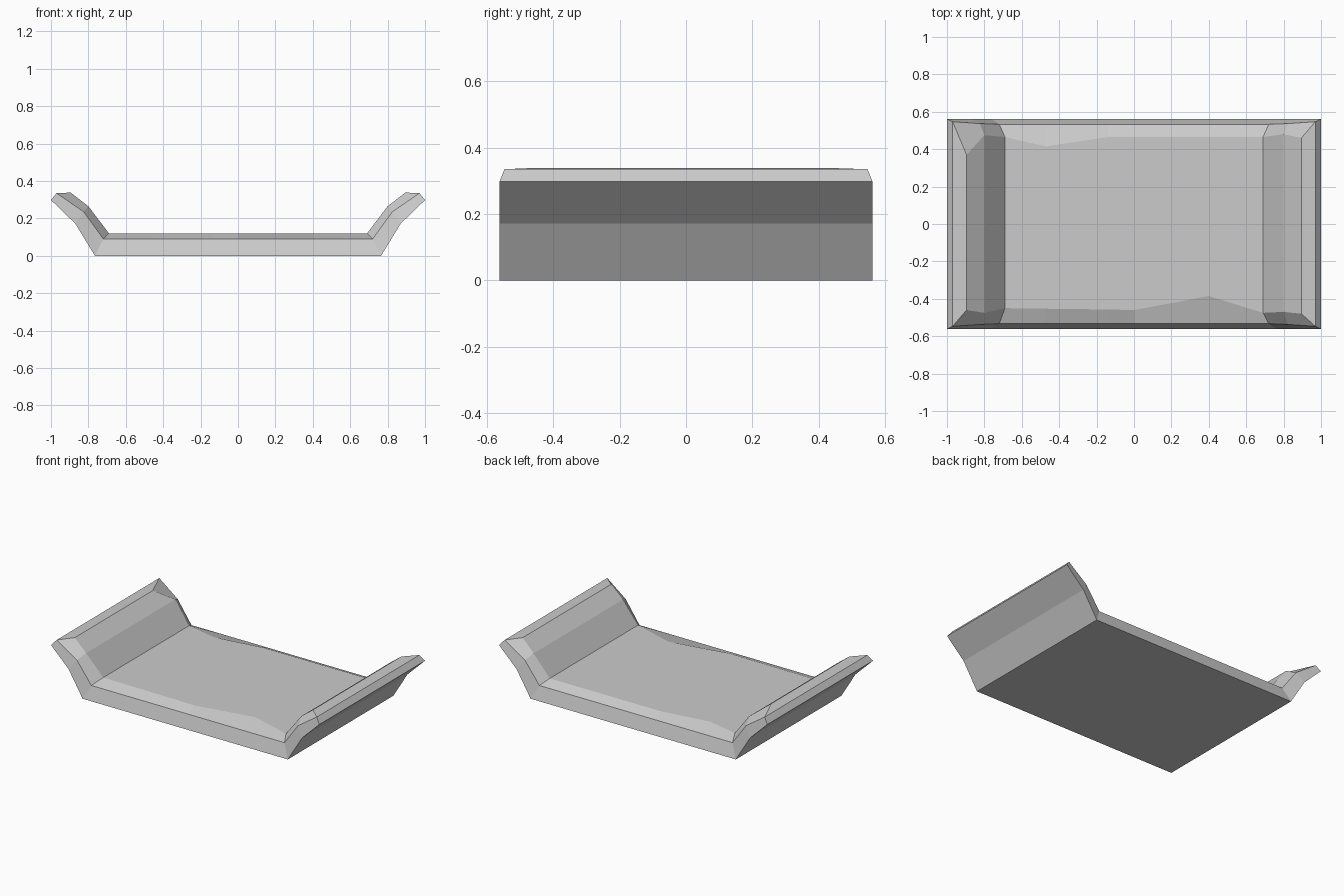
import bpy, bmesh

cube = bpy.data.objects.get("Cube")
if cube:
    bpy.data.objects.remove(cube)

stone = bpy.data.materials.new("pale grey stone")
stone.use_nodes = True
grey = (0.6, 0.6, 0.6, 1)
stone.diffuse_color = grey
stone.node_tree.nodes["Principled BSDF"].inputs["Base Color"].default_value = grey

HALF_DEPTH = 0.562

# Raised end sections, from rim to floor: outer, edge and inner (x, z)
end_sections = [
    ((1.0, 0.298), (0.97, 0.335), (0.895, 0.338)),
    ((0.87, 0.172), (0.825, 0.235), (0.80, 0.265)),
    ((0.765, 0.0), (0.72, 0.09), (0.69, 0.12)),
]
edge_depth = [0.547, 0.537, 0.533]
# Worn inner corners: (front y, back y) for each end section
worn_left = [(-0.46, 0.37), (-0.475, 0.475), (-0.45, 0.465)]
worn_right = [(-0.48, 0.46), (-0.47, 0.48), (-0.475, 0.465)]
# Worn floor border: x, front y, back y
worn_floor = [(-0.47, -0.453, 0.415), (-0.14, -0.457, 0.465),
              (0.0, -0.46, 0.465), (0.4, -0.385, 0.465)]


def end_stations(side, worn):
    """Stations of one raised end, each as (outer, edge, inner, edge y, worn ys)."""
    return [([(side * x, z) for x, z in sec], ye, w)
            for sec, ye, w in zip(end_sections, edge_depth, worn)]


stations = end_stations(-1, worn_left)
stations += [([(x, 0.0), (x, 0.09), (x, 0.12)], edge_depth[2], (yf, yb))
             for x, yf, yb in worn_floor]
stations += end_stations(1, worn_right)[::-1]

# Slab: one closed ring of six points per station, running front to back
bm = bmesh.new()
rings = []
for (outer, edge, inner), ye, (yf, yb) in stations:
    points = [(outer, -HALF_DEPTH), (edge, -ye), (inner, yf),
              (inner, yb), (edge, ye), (outer, HALF_DEPTH)]
    rings.append([bm.verts.new((p[0], y, p[1])) for p, y in points])

for a, b in zip(rings, rings[1:]):
    for i in range(6):
        j = (i + 1) % 6
        bm.faces.new((a[i], b[i], b[j], a[j]))

# Rims closing both ends
for r in (rings[0], rings[-1]):
    bm.faces.new((r[0], r[1], r[4], r[5]))
    bm.faces.new((r[1], r[2], r[3], r[4]))

bmesh.ops.recalc_face_normals(bm, faces=bm.faces)
mesh = bpy.data.meshes.new("curved_slab")
bm.to_mesh(mesh)
bm.free()
mesh.materials.append(stone)
slab = bpy.data.objects.new("curved_slab", mesh)
bpy.context.collection.objects.link(slab)
